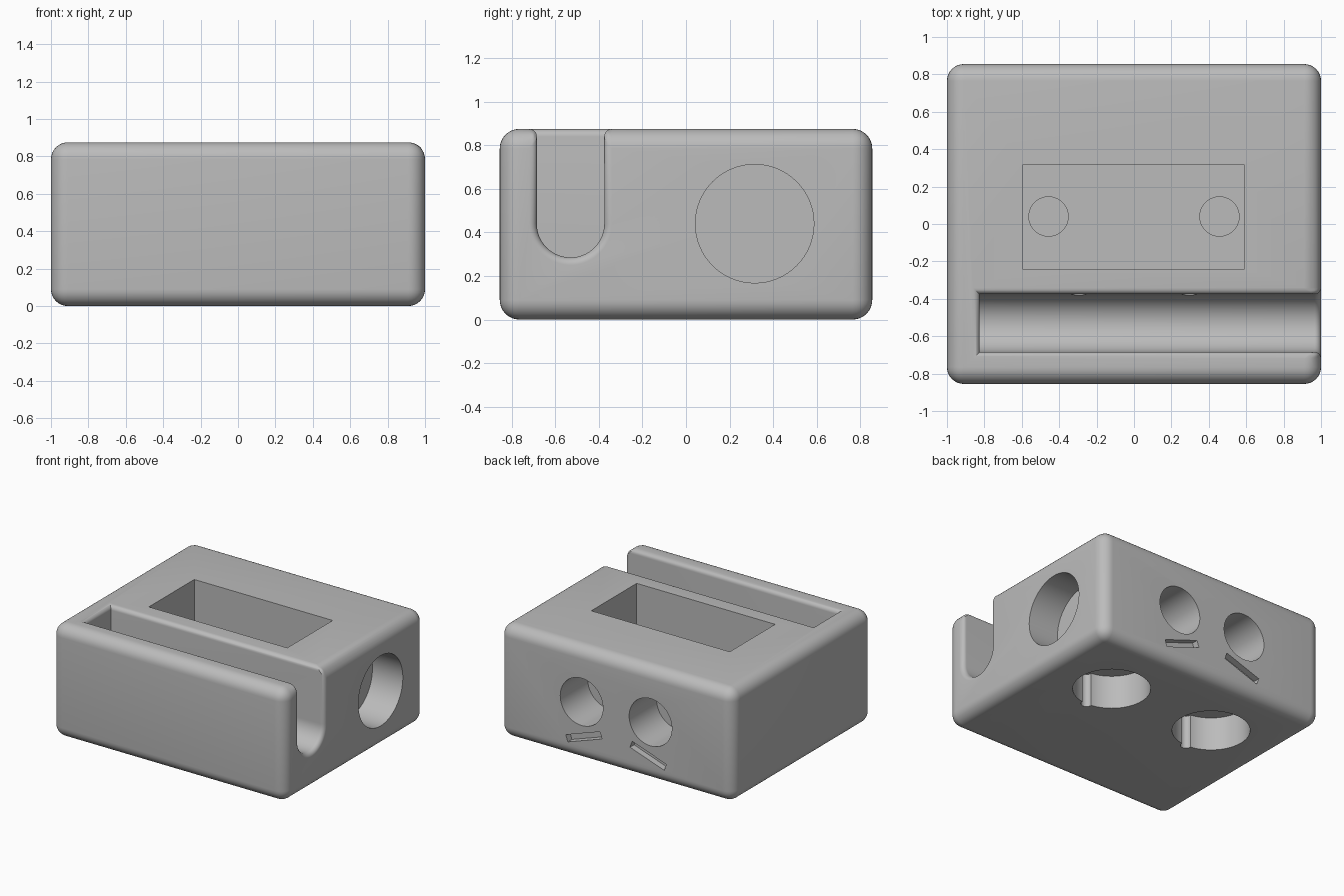
import bpy
import math
from mathutils import Matrix

default = bpy.data.objects.get("Cube")
if default:
    bpy.data.objects.remove(default)

W, D, H = 1.0, 0.855, 0.875      # half width, half depth, height
MID = 0.44                       # height of the bores
ROUND, LIP = 0.09, 0.035         # outer rounding and slot rim rounding

grey = bpy.data.materials.new("plain grey")
grey.use_nodes = True
colour = (0.5, 0.5, 0.5, 1)
grey.diffuse_color = colour
grey.node_tree.nodes["Principled BSDF"].inputs["Base Color"].default_value = colour


def box(name, low, high, turn=0.0):
    """Box between two corners, optionally turned about its own y axis."""
    size = [b - a for a, b in zip(low, high)]
    centre = [(a + b) / 2 for a, b in zip(low, high)]
    bpy.ops.mesh.primitive_cube_add(size=1)
    ob = bpy.context.object
    ob.name = name
    ob.data.transform(Matrix.Translation(centre) @ Matrix.Rotation(turn, 4, 'Y')
                      @ Matrix.Diagonal((*size, 1)))
    return ob


def rod(name, start, end, radius):
    """Cylinder from start to end along whichever axis differs."""
    axis = max(range(3), key=lambda i: abs(end[i] - start[i]))
    length = abs(end[axis] - start[axis])
    bpy.ops.mesh.primitive_cylinder_add(radius=radius, depth=length, vertices=64)
    ob = bpy.context.object
    ob.name = name
    spin = (Matrix.Rotation(math.pi / 2, 4, 'Y'), Matrix.Rotation(math.pi / 2, 4, 'X'),
            Matrix())[axis]
    centre = [(a + b) / 2 for a, b in zip(start, end)]
    ob.data.transform(Matrix.Translation(centre) @ spin)
    return ob


def apply(ob, mod):
    bpy.context.view_layer.objects.active = ob
    bpy.ops.object.modifier_apply(modifier=mod.name)


def cut(ob, cutter):
    mod = ob.modifiers.new("cut", 'BOOLEAN')
    mod.operation, mod.solver, mod.object = 'DIFFERENCE', 'EXACT', cutter
    apply(ob, mod)
    bpy.data.objects.remove(cutter)


# Block with a round-bottomed slot open to the top and the left end
body = box("holder_block", (-W, -D, 0), (W, D, H))
slot_y, slot_r, slot_end = -0.53, 0.155, -0.825
bpy.ops.mesh.primitive_cylinder_add(radius=slot_r, depth=2, vertices=64)
slot = bpy.context.object
slot.data.transform(Matrix.Translation((slot_end + 1, slot_y, MID))
                    @ Matrix.Rotation(math.pi / 2, 4, 'Y'))
for v in slot.data.vertices:      # stretch the upper half out through the top
    if v.co.z > MID + 0.001:
        v.co.z = H + v.co.z
cut(body, slot)

# Round the outer edges, and the slot rim with a smaller radius
mesh = body.data
weights = mesh.attributes.new("bevel_weight_edge", 'FLOAT', 'EDGE')


def planes(v):
    x, y, z = v.co
    tests = (x + W, x - W, y + D, y - D, z, z - H)
    return {i for i, t in enumerate(tests) if abs(t) < 0.0005}


for e in mesh.edges:
    a, b = (planes(mesh.vertices[i]) for i in e.vertices)
    weights.data[e.index].value = (0, LIP / ROUND, 1)[min(len(a & b), 2)]
bevel = body.modifiers.new("round", 'BEVEL')
bevel.limit_method = 'WEIGHT'
bevel.width, bevel.segments = ROUND, 8
bevel.use_clamp_overlap = False
apply(body, bevel)

# Pocket in the top, and the round recess in the left end
cut(body, box("pocket", (-0.595, -0.24, 0.36), (0.59, 0.315, 1)))
cut(body, rod("end_recess", (0.74, 0.315, MID), (1.2, 0.315, MID), 0.272))

for side in (-1, 1):
    # Recesses in the underside, each with a narrow groove in its wall
    x = side * 0.457
    cut(body, rod("base_recess", (x, 0.3, -0.2), (x, 0.3, 0.26), 0.275))
    cut(body, rod("groove", (x, 0.025, -0.2), (x, 0.025, 0.26), 0.04))
    cut(body, rod("pocket_recess", (x, 0.04, 0.31), (x, 0.04, 0.5), 0.105))
    # Bores in the back, with thin channels through to the slot
    x = side * 0.295
    cut(body, rod("back_bore", (x, 0.52, MID + 0.015), (x, 1, MID + 0.015), 0.183))
    cut(body, rod("channel", (x, -0.45, MID), (x, 0.6, MID), 0.04))
    # Slanted grooves below the bores
    x = side * 0.275
    cut(body, box("slit", (x - 0.155, D - 0.05, 0.163), (x + 0.155, 1, 0.217),
                  side * math.radians(19)))

mesh.materials.clear()
mesh.materials.append(grey)
bpy.ops.object.select_all(action='DESELECT')
body.select_set(True)
bpy.context.view_layer.objects.active = body
bpy.ops.object.shade_smooth_by_angle(angle=math.radians(30))
